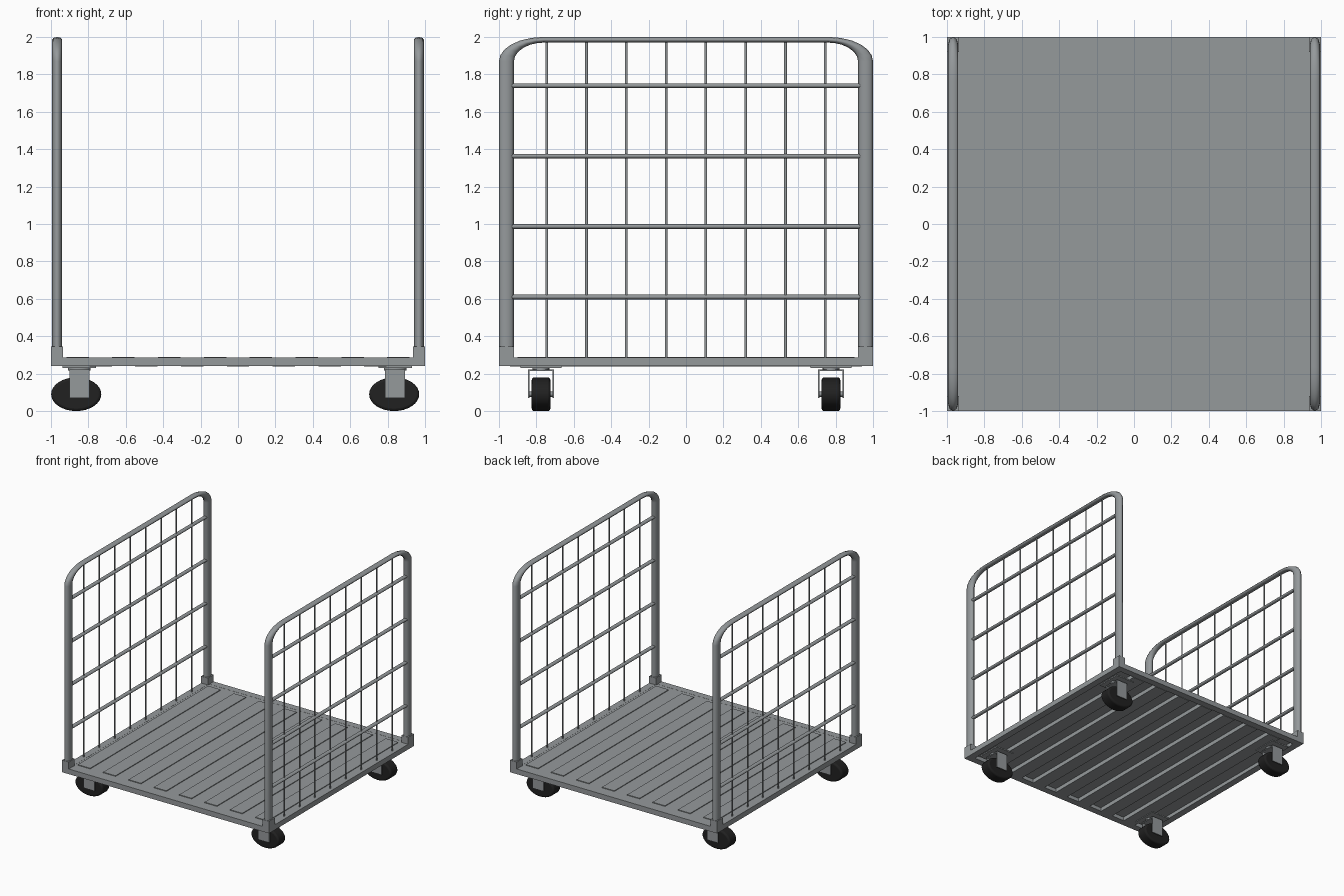
import bpy
import math
from mathutils import Matrix

cube = bpy.data.objects.get("Cube")
if cube:
    bpy.data.objects.remove(cube, do_unlink=True)


def make_material(name, color):
    mat = bpy.data.materials.new(name)
    mat.use_nodes = True
    mat.diffuse_color = color
    mat.node_tree.nodes["Principled BSDF"].inputs["Base Color"].default_value = color
    return mat


GREY = make_material("steel grey", (0.30, 0.32, 0.33, 1))
BLACK = make_material("rubber black", (0.015, 0.015, 0.015, 1))


def box(name, x, y, z, mat=GREY):
    """Box from (low, high) pairs on each axis."""
    bpy.ops.mesh.primitive_cube_add(size=1)
    ob = bpy.context.object
    ob.name = name
    spans = (x, y, z)
    size = [abs(b - a) for a, b in spans]
    mid = [(a + b) / 2 for a, b in spans]
    ob.data.transform(Matrix.Translation(mid) @ Matrix.Diagonal((*size, 1)))
    ob.data.materials.append(mat)
    return ob


def rod(name, center, length, radii, axis, mat=GREY, sides=10, bevel=0):
    """Elliptical cylinder along y or z; radii are across the axis."""
    bpy.ops.mesh.primitive_cylinder_add(vertices=sides, radius=1, depth=1)
    ob = bpy.context.object
    ob.name = name
    ob.data.transform(Matrix.Diagonal((radii[0], radii[1], length, 1)))
    if axis == "y":
        ob.data.transform(Matrix.Rotation(math.pi / 2, 4, "X"))
    ob.location = center
    ob.data.materials.append(mat)
    if bevel:
        mod = ob.modifiers.new("rounded edge", "BEVEL")
        mod.width = bevel
        mod.segments = 3
        mod.limit_method = "ANGLE"
        mod.angle_limit = math.radians(50)
    bpy.ops.object.shade_smooth_by_angle(angle=math.radians(50))
    return ob


def hoop(name, x):
    """Bent tube, squashed to an oval section by the object scale."""
    sx, sy, sz = 0.027, 0.04, 0.015
    side = []
    for i in range(7):
        a = math.pi / 2 * i / 6
        side.append((0.76 + 0.2 * math.cos(a), 1.87 + 0.115 * math.sin(a)))
    path = [(0.96, 0.28)] + side
    path = path + [(-y, z) for y, z in reversed(path)]
    curve = bpy.data.curves.new(name, "CURVE")
    curve.dimensions = "3D"
    curve.bevel_depth = 1
    curve.bevel_resolution = 2
    curve.use_fill_caps = True
    spline = curve.splines.new("POLY")
    spline.points.add(len(path) - 1)
    for p, (y, z) in zip(spline.points, path):
        p.co = (0, y / sy, z / sz, 1)
    ob = bpy.data.objects.new(name, curve)
    bpy.context.collection.objects.link(ob)
    ob.scale = (sx, sy, sz)
    ob.location.x = x
    curve.materials.append(GREY)


# Deck: sheet, edge rails, raised ribs above and beams below
box("deck_sheet", (-0.99, 0.99), (-0.99, 0.99), (0.272, 0.284))
for s, side in ((-1, "right"), (1, "left")):
    box(side + "_deck_rail", (s * 0.94, s), (-1, 1), (0.24, 0.285))
for s, side in ((-1, "front"), (1, "back")):
    box(side + "_deck_rail", (-0.94, 0.94), (s * 0.94, s), (0.24, 0.285))
for i in range(8):
    x = (i - 3.5) * 0.245
    box("deck_rib", (x - 0.06, x + 0.06), (-0.9, 0.9), (0.28, 0.29))
for i in range(7):
    x = (i - 3) * 0.245
    box("deck_beam", (x - 0.06, x + 0.06), (-0.94, 0.94), (0.237, 0.275))

# Side racks: hoop, corner sockets, crossbars and wires
for s, side in ((-1, "right"), (1, "left")):
    x = s * 0.967
    hoop(side + "_rack_hoop", x)
    for t in (-1, 1):
        box(side + "_post_socket", (s * 0.935, s), (t * 0.92, t), (0.24, 0.345))
    for i in range(4):
        rod(side + "_crossbar", (x, 0, 0.61 + i * 0.3765), 1.86,
            (0.018, 0.0125), "y")
    for i in range(8):
        rod(side + "_wire", (x, (i - 3.5) * 0.2127, 1.13), 1.7,
            (0.005, 0.007), "z", sides=8)

# Casters: mounting plate, swivel, fork, axle and oval-squashed wheel
for x, wheel_x in ((-0.848, -0.865), (0.84, 0.835)):
    for y in (-0.775, 0.775):
        box("caster_plate", (x - 0.09, x + 0.09), (y - 0.11, y + 0.11), (0.231, 0.242))
        rod("caster_swivel", (x, y, 0.227), 0.018, (0.06, 0.045), "z", sides=16)
        box("fork_crown", (x - 0.053, x + 0.053), (y - 0.07, y + 0.07), (0.213, 0.222))
        for t in (-1, 1):
            box("fork_arm", (x - 0.053, x + 0.053),
                (y + t * 0.062, y + t * 0.07), (0.07, 0.22))
        rod("axle", (wheel_x, y, 0.09), 0.135, (0.02, 0.014), "y")
        rod("wheel", (wheel_x, y, 0.09), 0.1, (0.134, 0.09), "y", BLACK, 32, 0.014)
